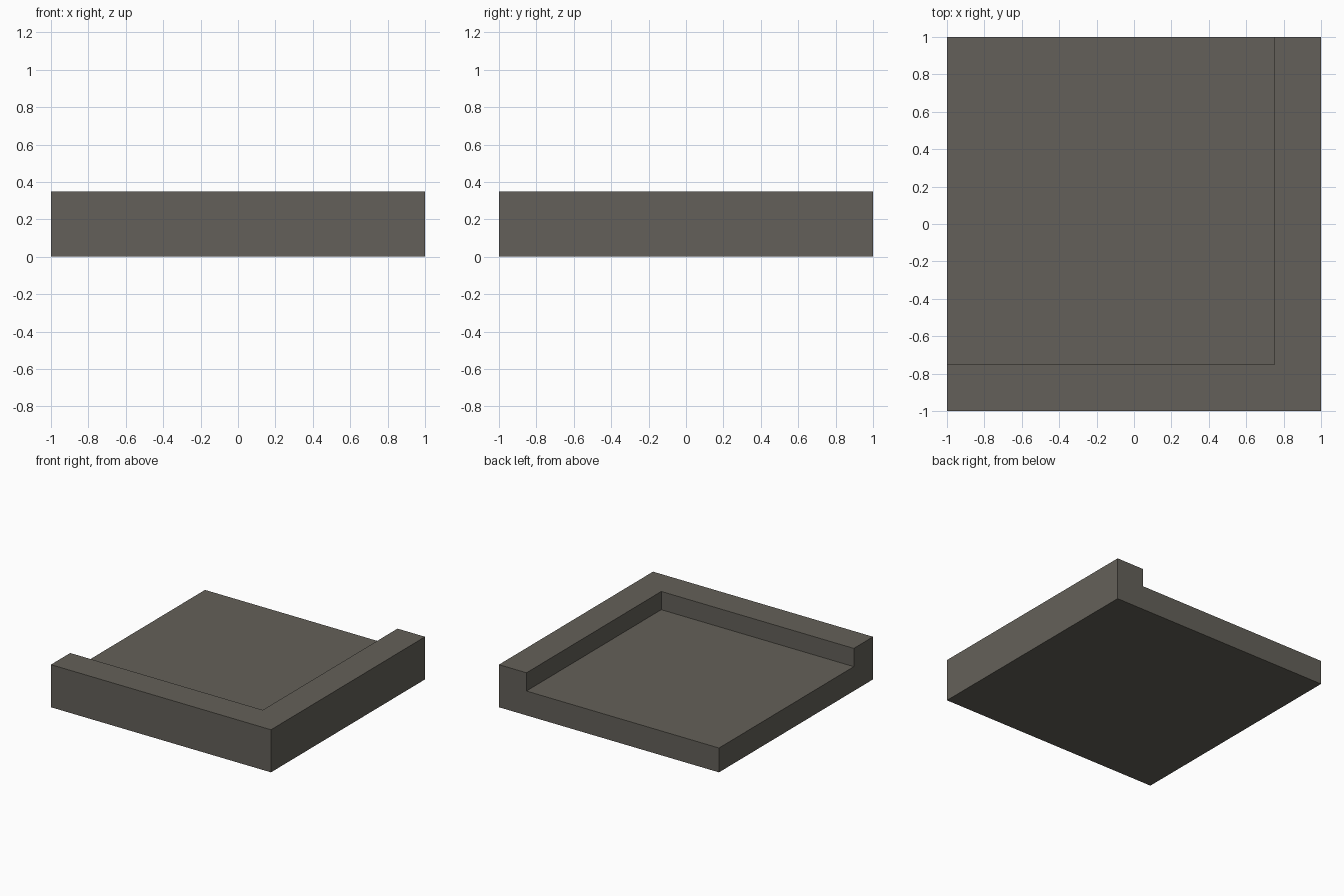
import bpy, bmesh, math
from mathutils import Matrix, Vector

if "Cube" in bpy.data.objects:
    bpy.data.objects.remove(bpy.data.objects["Cube"])

SLAB_H, CURB_H, INNER = 0.20, 0.35, 0.75

stone = bpy.data.materials.new("dark warm grey")
stone.diffuse_color = (0.127, 0.118, 0.100, 1)
stone.use_nodes = True
stone.node_tree.nodes["Principled BSDF"].inputs["Base Color"].default_value = stone.diffuse_color

# Square base slab
bm = bmesh.new()
bmesh.ops.create_cube(bm, size=1, matrix=Matrix.Translation((0, 0, SLAB_H / 2))
                      @ Matrix.Diagonal((2, 2, SLAB_H, 1)))

# Score the curb lines along the right and front edges
for co, no in (((INNER, 0, 0), (1, 0, 0)), ((0, -INNER, 0), (0, 1, 0))):
    bmesh.ops.bisect_plane(bm, geom=bm.verts[:] + bm.edges[:] + bm.faces[:],
                           plane_co=co, plane_no=no)

# Raise the L-shaped corner curb
bm.normal_update()
curb = []
for f in bm.faces:
    c = f.calc_center_median()
    if f.normal.z > 0.9 and (c.x > INNER or c.y < -INNER):
        curb.append(f)
ext = bmesh.ops.extrude_face_region(bm, geom=curb)
bmesh.ops.delete(bm, geom=curb, context='FACES')
raised = [g for g in ext["geom"] if isinstance(g, bmesh.types.BMVert)]
bmesh.ops.translate(bm, verts=raised, vec=Vector((0, 0, CURB_H - SLAB_H)))

# Merge coplanar faces and finish
bmesh.ops.dissolve_limit(bm, angle_limit=math.radians(1),
                         verts=bm.verts[:], edges=bm.edges[:])
bmesh.ops.recalc_face_normals(bm, faces=bm.faces[:])
mesh = bpy.data.meshes.new("corner_curb_slab")
bm.to_mesh(mesh)
bm.free()
mesh.materials.append(stone)
slab = bpy.data.objects.new("corner_curb_slab", mesh)
bpy.context.collection.objects.link(slab)
